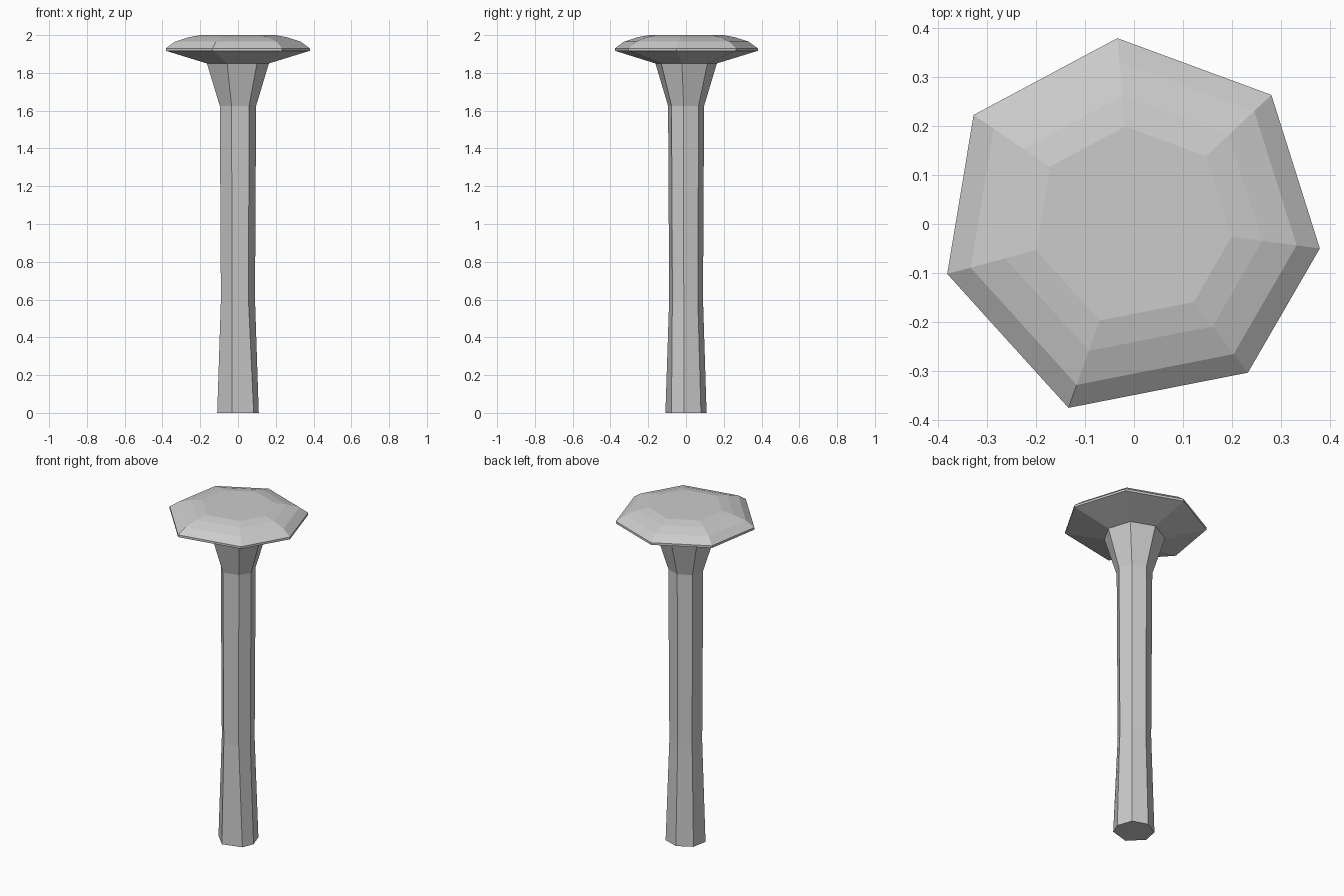
import bpy, bmesh

if "Cube" in bpy.data.objects:
    bpy.data.objects.remove(bpy.data.objects["Cube"])

# Slightly irregular seven-sided outline of the head and the foot
RIM = [(-0.134, -0.376), (0.233, -0.304), (0.38, -0.05), (0.281, 0.264),
       (-0.034, 0.38), (-0.328, 0.223), (-0.382, -0.102)]
FOOT = [(-0.031, -0.109), (0.083, -0.077), (0.11, -0.01), (0.08, 0.079),
        (-0.009, 0.109), (-0.093, 0.062), (-0.11, -0.028)]


def ring(scale, z):
    return [(x * scale, y * scale, z) for x, y in RIM]


def loft(name, rings):
    """Skin a stack of rings and cap both ends."""
    bm = bmesh.new()
    loops = [[bm.verts.new(p) for p in r] for r in rings]
    for a, b in zip(loops, loops[1:]):
        for i in range(len(a)):
            j = (i + 1) % len(a)
            bm.faces.new((a[i], a[j], b[j], b[i]))
    bm.faces.new(loops[0][::-1])
    bm.faces.new(loops[-1])
    mesh = bpy.data.meshes.new(name)
    bm.to_mesh(mesh)
    bm.free()
    obj = bpy.data.objects.new(name, mesh)
    bpy.context.collection.objects.link(obj)


# One closed body: tapered shank, flared neck, thin rim and domed head
foot = [(x, y, 0.0) for x, y in FOOT]
profile = [(0.237, 0.6), (0.252, 1.625), (0.43, 1.85), (1.0, 1.917),
           (1.0, 1.93), (0.875, 1.965), (0.69, 1.988), (0.525, 2.0)]
loft("faceted_nail", [foot] + [ring(s, z) for s, z in profile])
